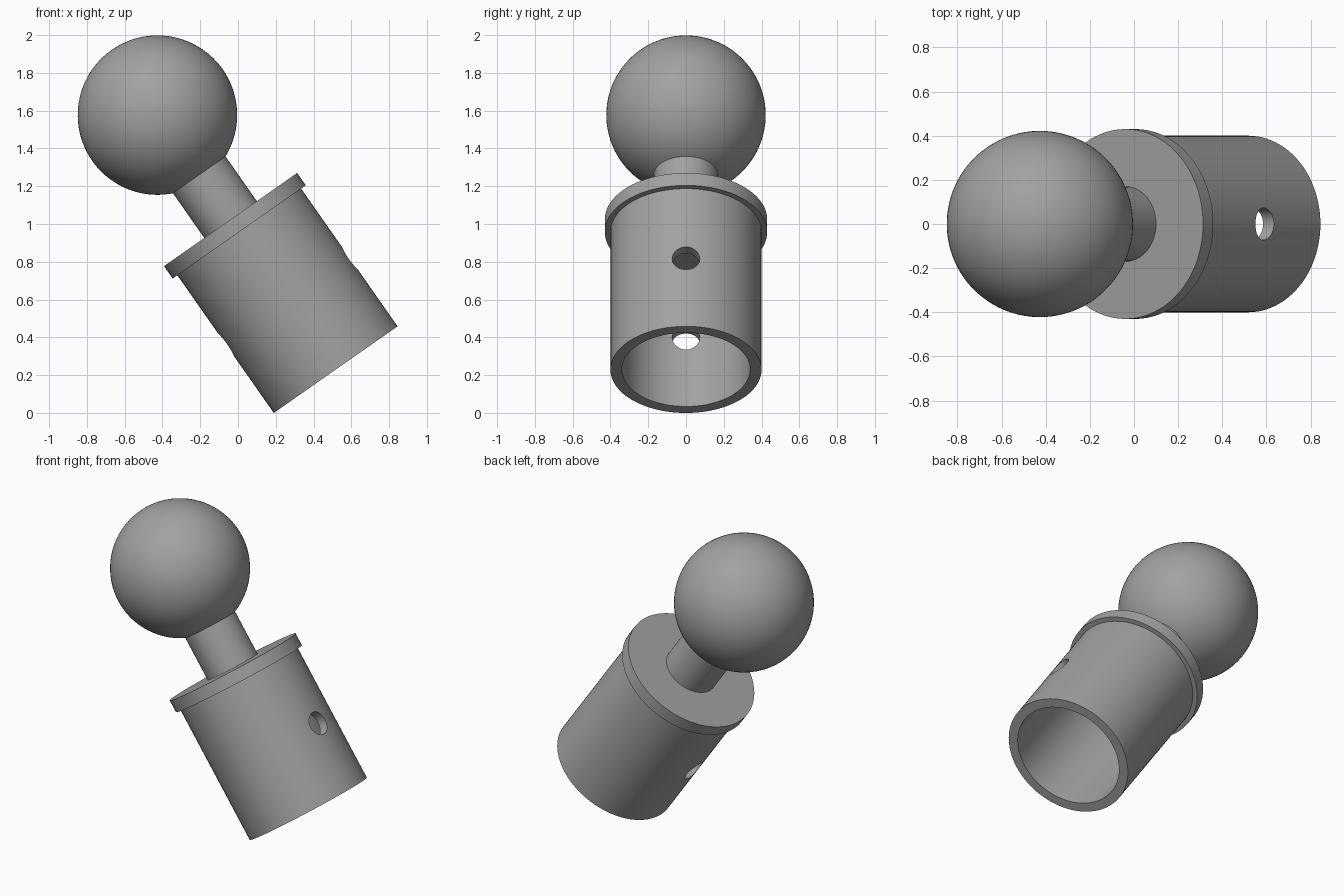
import bpy, bmesh, math
from mathutils import Matrix, Vector

cube = bpy.data.objects.get("Cube")
if cube:
    bpy.data.objects.remove(cube, do_unlink=True)

SEGMENTS = 96
# Everything is built upright along the axis, then tilted about the socket rim
TILT = Matrix.Translation((0.517, 0, 0.229)) @ Matrix.Rotation(math.radians(-35), 4, "Y")

grey = bpy.data.materials.new("plain grey")
grey.use_nodes = True
COLOUR = (0.36, 0.36, 0.36, 1)
grey.diffuse_color = COLOUR
grey.node_tree.nodes["Principled BSDF"].inputs["Base Color"].default_value = COLOUR


def make_object(name, bm):
    bmesh.ops.recalc_face_normals(bm, faces=bm.faces)
    mesh = bpy.data.meshes.new(name)
    bm.to_mesh(mesh)
    bm.free()
    mesh.materials.append(grey)
    obj = bpy.data.objects.new(name, mesh)
    bpy.context.collection.objects.link(obj)
    obj.matrix_world = TILT
    return obj


def lathe(name, profile):
    """Spin a closed (radius, height) profile around the axis."""
    bm = bmesh.new()
    verts = [bm.verts.new((r, 0, h)) for r, h in profile]
    edges = [bm.edges.new((a, b)) for a, b in zip(verts, verts[1:])]
    bmesh.ops.spin(bm, geom=verts + edges, cent=(0, 0, 0), axis=(0, 0, 1),
                   angle=math.tau, steps=SEGMENTS, use_merge=False)
    bmesh.ops.remove_doubles(bm, verts=bm.verts, dist=0.0001)
    return make_object(name, bm)


def select_only(obj):
    bpy.ops.object.select_all(action="DESELECT")
    obj.select_set(True)
    bpy.context.view_layer.objects.active = obj


# Hollow socket with a closed, flanged top
socket = lathe("flanged_socket", [
    (0, 0.888), (0.34, 0.888), (0.34, 0), (0.40, 0),
    (0.40, 0.89), (0.43, 0.89), (0.43, 0.97), (0, 0.97)])

# Pin hole straight through both socket walls
bm = bmesh.new()
bmesh.ops.create_cone(bm, cap_ends=True, segments=48, radius1=0.073, radius2=0.073, depth=1.2,
                      matrix=Matrix.Translation((0, 0, 0.44)) @ Matrix.Rotation(math.pi / 2, 4, "Y"))
cutter = make_object("pin_hole_cutter", bm)
cutter.hide_render = True
cut = socket.modifiers.new("pin hole", "BOOLEAN")
cut.operation = "DIFFERENCE"
cut.solver = "EXACT"
cut.object = cutter
select_only(socket)
bpy.ops.object.modifier_apply(modifier=cut.name)
bpy.data.objects.remove(cutter, do_unlink=True)

# Neck, running from the flange into the ball
neck = lathe("neck", [(0, 0.96), (0.17, 0.96), (0.17, 1.30), (0, 1.30)])

# Ball
bm = bmesh.new()
bmesh.ops.create_uvsphere(bm, u_segments=SEGMENTS, v_segments=48, radius=0.422,
                          matrix=Matrix.Translation((0, 0, 1.645)))
ball = make_object("ball", bm)

for part in (socket, neck, ball):
    select_only(part)
    bpy.ops.object.shade_smooth_by_angle(angle=math.radians(30))
